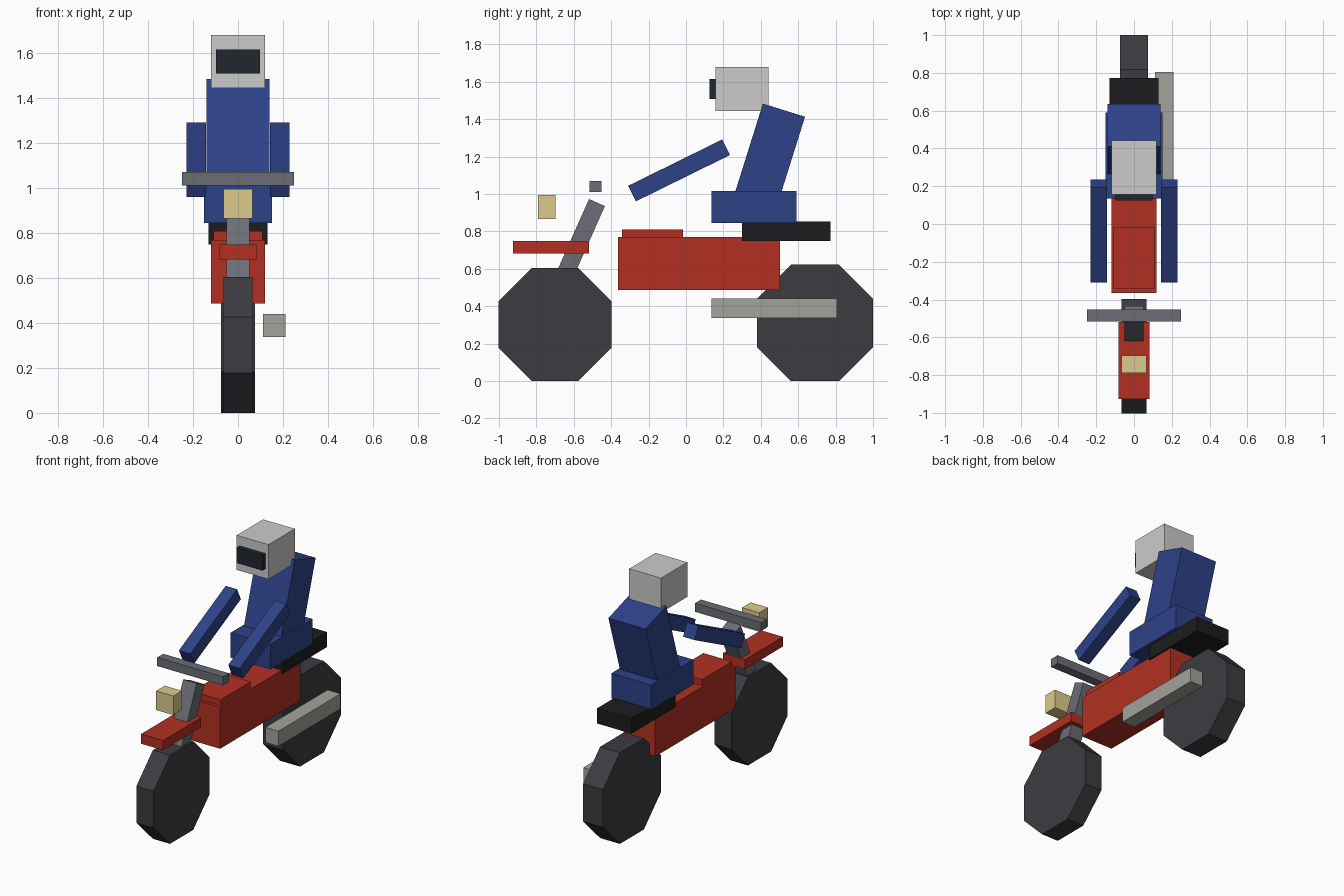
import bpy, bmesh
from math import radians, cos
from mathutils import Matrix, Vector

if "Cube" in bpy.data.objects:
    bpy.data.objects.remove(bpy.data.objects["Cube"])


def material(name, rgb):
    m = bpy.data.materials.new(name)
    m.diffuse_color = (*rgb, 1)
    m.use_nodes = True
    m.node_tree.nodes["Principled BSDF"].inputs["Base Color"].default_value = m.diffuse_color
    return m


RED = material("red paint", (0.45, 0.03, 0.016))
BLUE = material("blue suit", (0.027, 0.055, 0.25))
BLACK = material("black", (0.012, 0.012, 0.013))
TYRE = material("tyre", (0.045, 0.045, 0.053))
STEEL = material("steel", (0.15, 0.155, 0.18))
CHROME = material("exhaust metal", (0.37, 0.36, 0.33))
WHITE = material("helmet shell", (0.64, 0.63, 0.65))
GLASS = material("visor glass", (0.015, 0.02, 0.03))
LAMP = material("lamp", (0.72, 0.60, 0.26))


def finish(name, bm, mat, loc, tilt=0):
    bmesh.ops.recalc_face_normals(bm, faces=bm.faces)
    me = bpy.data.meshes.new(name)
    bm.to_mesh(me)
    bm.free()
    me.materials.append(mat)
    ob = bpy.data.objects.new(name, me)
    ob.location = loc
    ob.rotation_euler.x = radians(tilt)
    bpy.context.collection.objects.link(ob)


def block(name, mat, loc, size, tilt=0):
    bm = bmesh.new()
    bmesh.ops.create_cube(bm, size=1)
    bmesh.ops.scale(bm, vec=Vector(size), verts=bm.verts)
    finish(name, bm, mat, loc, tilt)


def span(name, mat, x, y, z):
    """Upright block from its extents."""
    ends = (x, y, z)
    block(name, mat, [(a + b) / 2 for a, b in ends], [b - a for a, b in ends])


def wheel(name, y, apothem, width):
    """Eight-sided wheel resting flat on the floor."""
    r = apothem / cos(radians(22.5))
    bm = bmesh.new()
    bmesh.ops.create_cone(bm, cap_ends=True, segments=8, radius1=r, radius2=r, depth=width)
    turn = Matrix.Rotation(radians(90), 3, 'Y') @ Matrix.Rotation(radians(22.5), 3, 'Z')
    bmesh.ops.rotate(bm, matrix=turn, verts=bm.verts)
    finish(name, bm, TYRE, (0, y, apothem))


# Wheels
wheel("front_wheel", -0.70, 0.302, 0.13)
wheel("rear_wheel", 0.69, 0.311, 0.15)

# Bike body
span("body", RED, (-0.12, 0.12), (-0.364, 0.503), (0.487, 0.769))
span("tank_top", RED, (-0.108, 0.108), (-0.342, -0.017), (0.75, 0.809))
span("front_fender", RED, (-0.083, 0.083), (-0.926, -0.518), (0.682, 0.748))
span("seat", BLACK, (-0.13, 0.13), (0.30, 0.773), (0.749, 0.852))
span("exhaust", CHROME, (0.111, 0.21), (0.136, 0.806), (0.337, 0.44))

# Steering
block("fork", STEEL, (0, -0.598, 0.68), (0.102, 0.093, 0.60), -24)
span("handlebar", STEEL, (-0.248, 0.248), (-0.516, -0.452), (1.011, 1.07))
span("headlight", LAMP, (-0.065, 0.065), (-0.79, -0.697), (0.865, 0.995))

# Rider
span("hips", BLUE, (-0.15, 0.15), (0.136, 0.59), (0.845, 1.016))
block("torso", BLUE, (0, 0.446, 1.20), (0.28, 0.236, 0.52), -17.4)
for side, s in (("left", 1), ("right", -1)):
    block(side + "_arm", BLUE, (s * 0.186, -0.037, 1.126), (0.086, 0.561, 0.093), 26.2)
span("helmet", WHITE, (-0.12, 0.12), (0.157, 0.441), (1.444, 1.68))
span("visor", GLASS, (-0.097, 0.097), (0.125, 0.18), (1.509, 1.614))
